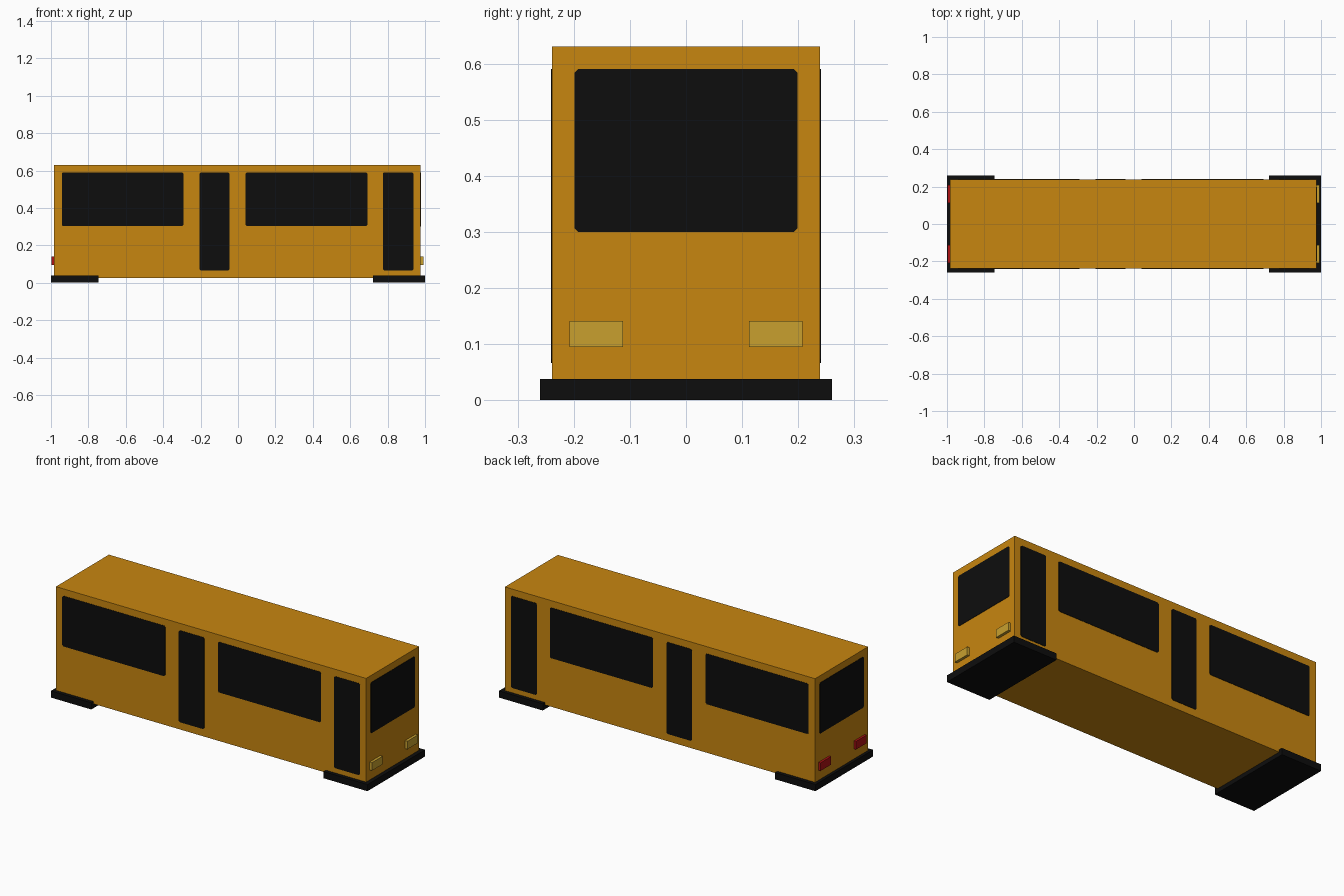
import bpy, bmesh
from mathutils import Vector

if "Cube" in bpy.data.objects:
    bpy.data.objects.remove(bpy.data.objects["Cube"])


def material(name, rgb):
    m = bpy.data.materials.new(name)
    m.diffuse_color = (*rgb, 1)
    m.use_nodes = True
    m.node_tree.nodes["Principled BSDF"].inputs["Base Color"].default_value = m.diffuse_color
    return m


ORANGE = material("orange_paint", (0.575, 0.238, 0.005))
BLACK = material("black", (0.004, 0.004, 0.004))
YELLOW = material("headlight_yellow", (0.578, 0.352, 0.028))
RED = material("taillight_red", (0.42, 0.006, 0.007))


def finish(name, bm, mat):
    bmesh.ops.recalc_face_normals(bm, faces=bm.faces)
    me = bpy.data.meshes.new(name)
    bm.to_mesh(me)
    bm.free()
    me.materials.append(mat)
    ob = bpy.data.objects.new(name, me)
    bpy.context.collection.objects.link(ob)


def box(name, lo, hi, mat):
    bm = bmesh.new()
    bmesh.ops.create_cube(bm, size=1)
    lo, hi = Vector(lo), Vector(hi)
    for v in bm.verts:
        v.co = (lo + hi) / 2 + v.co * (hi - lo)
    finish(name, bm, mat)


def plate(name, axis, side, u0, u1, z0, z1, c=0.007, t=0.002):
    """Thin glass plate with clipped corners on a side (y) or end (x) wall."""
    outline = [(u0 + c, z0), (u1 - c, z0), (u1, z0 + c), (u1, z1 - c),
               (u1 - c, z1), (u0 + c, z1), (u0, z1 - c), (u0, z0 + c)]
    out = Vector((t if side > 0 else -t, 0, 0)) if axis == 'x' else \
        Vector((0, t if side > 0 else -t, 0))
    bm = bmesh.new()
    verts = [bm.verts.new((side, u, z) if axis == 'x' else (u, side, z)) for u, z in outline]
    base = bm.faces.new(verts)
    ext = bmesh.ops.extrude_face_region(bm, geom=[base], use_keep_orig=True)
    bmesh.ops.translate(bm, vec=out, verts=[g for g in ext["geom"] if isinstance(g, bmesh.types.BMVert)])
    finish(name, bm, BLACK)


X0, X1, W = -0.983, 0.977, 0.239

# Body shell
box("bus_body", (X0, -W, 0.024), (X1, W, 0.63), ORANGE)

# Bumper slabs
box("rear_bumper", (-1, -0.26, 0), (-0.745, 0.26, 0.038), BLACK)
box("front_bumper", (0.723, -0.26, 0), (1, 0.26, 0.038), BLACK)

# Side windows and doors, same on both sides
for s, label in ((-1, "right"), (1, "left")):
    for part, u0, u1, z0 in (("rear_window", -0.942, -0.292, 0.302),
                             ("middle_door", -0.206, -0.045, 0.066),
                             ("front_window", 0.041, 0.692, 0.302),
                             ("front_door", 0.774, 0.938, 0.066)):
        plate(f"{label}_{part}", 'y', s * W, u0, u1, z0, 0.59)

    # Lamps on both ends
    y0, y1 = sorted((s * 0.112, s * 0.208))
    box(f"{label}_headlight", (X1 - 0.005, y0, 0.095), (0.992, y1, 0.141), YELLOW)
    box(f"{label}_taillight", (-0.996, y0, 0.095), (X0 + 0.005, y1, 0.141), RED)

# Windscreen and rear window
plate("windscreen", 'x', X1, -0.199, 0.199, 0.3, 0.59)
plate("back_window", 'x', X0, -0.199, 0.199, 0.3, 0.59)
